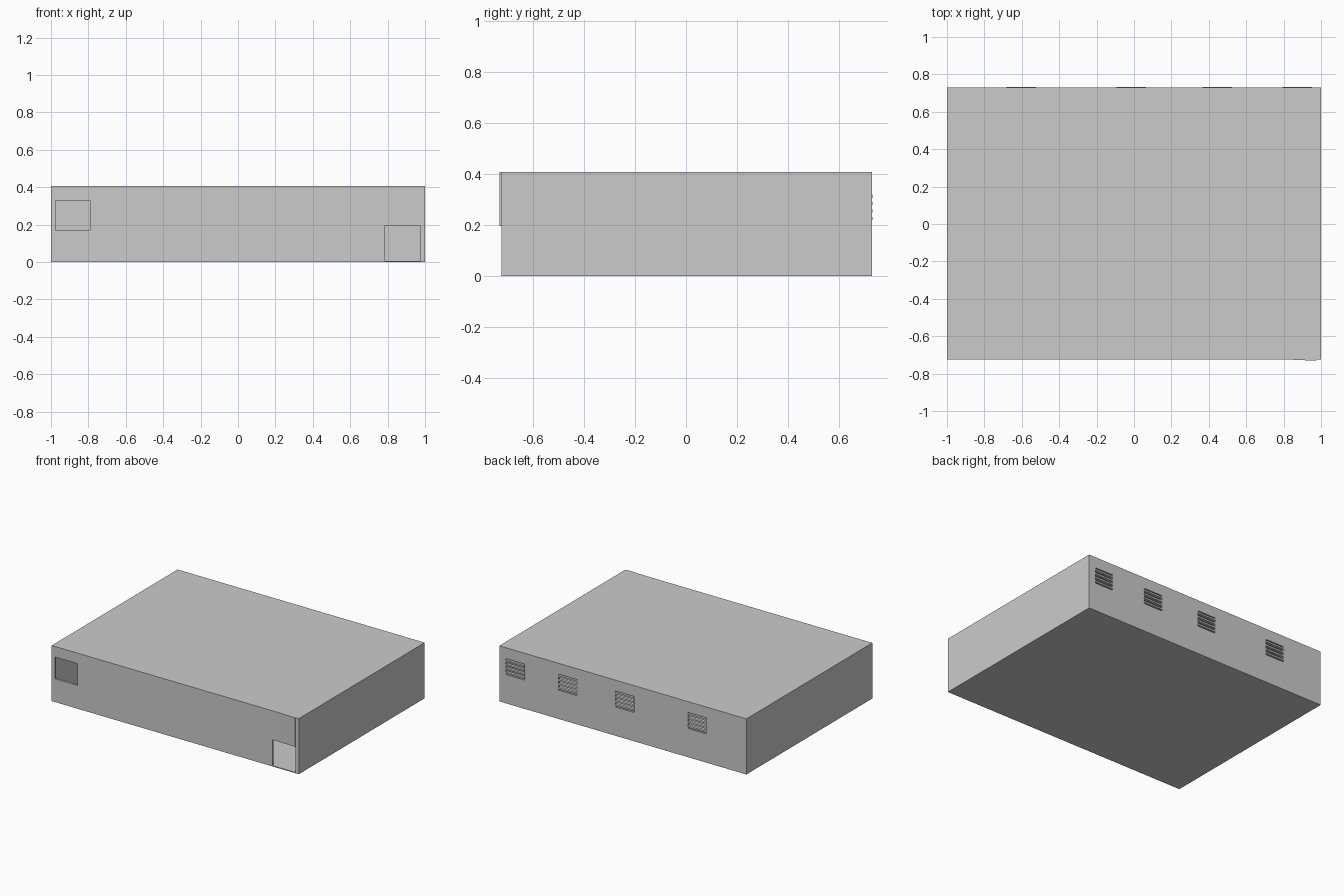
import bpy, bmesh

if "Cube" in bpy.data.objects:
    bpy.data.objects.remove(bpy.data.objects["Cube"])

X, Y0, Y1, H = 1.0, -0.725, 0.73, 0.407
T = 0.015      # wall thickness
SLAB = 0.006   # floor and roof thickness


def prism(name, outline, z0, z1):
    """Extrude a counter-clockwise xy outline from z0 to z1."""
    bm = bmesh.new()
    face = bm.faces.new([bm.verts.new((x, y, z0)) for x, y in outline])
    top = bmesh.ops.extrude_face_region(bm, geom=[face])
    for v in top["geom"]:
        if isinstance(v, bmesh.types.BMVert):
            v.co.z = z1
    bmesh.ops.recalc_face_normals(bm, faces=bm.faces)
    mesh = bpy.data.meshes.new(name)
    bm.to_mesh(mesh)
    bm.free()
    ob = bpy.data.objects.new(name, mesh)
    bpy.context.collection.objects.link(ob)
    return ob


def box(name, x0, x1, y0, y1, z0, z1):
    return prism(name, [(x0, y0), (x1, y0), (x1, y1), (x0, y1)], z0, z1)


def cut(target, *dims):
    cutter = box("cutter", *dims)
    cutter.hide_render = True
    mod = target.modifiers.new("cut", "BOOLEAN")
    mod.operation, mod.solver, mod.object = "DIFFERENCE", "EXACT", cutter
    bpy.context.view_layer.objects.active = target
    bpy.ops.object.modifier_apply(modifier=mod.name)
    bpy.data.objects.remove(cutter)


# Hollow building shell: walls, floor and roof
shell = box("building_shell", -X, X, Y0, Y1, 0, H)
cut(shell, -X + T, X - T, Y0 + T, Y1 - T, SLAB, H - SLAB)

# Front doorway and front window
cut(shell, 0.785, 0.975, Y0 - 0.05, Y0 + 0.05, SLAB, 0.195)
cut(shell, -0.975, -0.79, Y0 - 0.05, Y0 + 0.05, 0.17, 0.33)

# Slightly skewed panel above the doorway
prism("door_lintel", [(0.785, Y0 + 0.002), (0.975, Y0 - 0.006),
                      (0.975, Y0 + T), (0.785, Y0 + T)], 0.195, H)

# Rear vents, each with horizontal bars
Z0, Z1, HALF, BARS = 0.21, 0.327, 0.075, 4
for i, x in enumerate((0.872, 0.445, -0.014, -0.602)):
    cut(shell, x - HALF, x + HALF, Y1 - 0.05, Y1 + 0.05, Z0, Z1)
    step = (Z1 - Z0) / BARS
    for j in range(BARS):
        z = Z0 + step * (j + 0.5)
        box(f"vent_bar_{i}_{j}", x - HALF - 0.004, x + HALF + 0.004,
            Y1 - T - 0.003, Y1 + 0.002, z - 0.006, z + 0.006)
